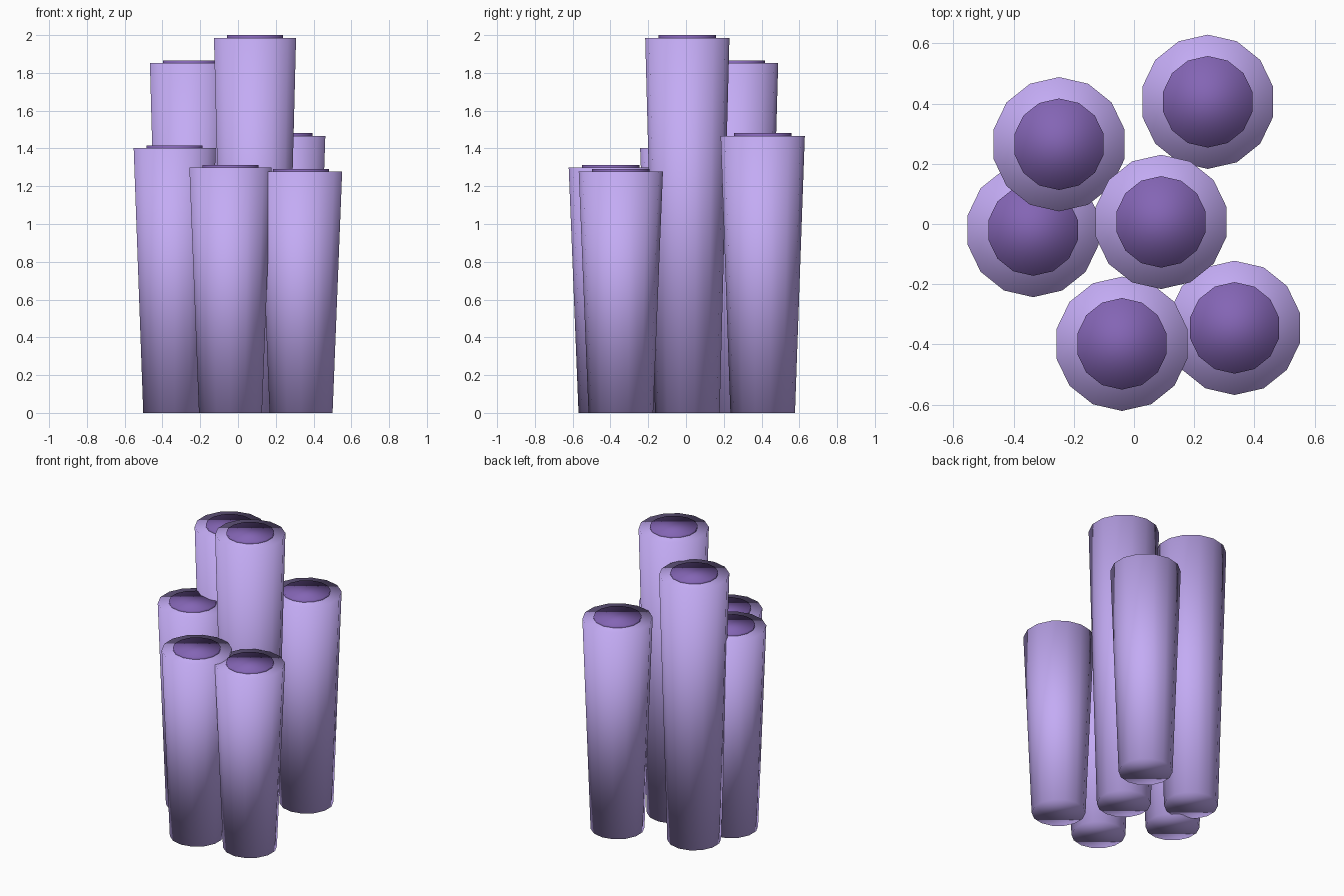
import bpy

if "Cube" in bpy.data.objects:
    bpy.data.objects.remove(bpy.data.objects["Cube"])

SIDES = 14
R_BASE, R_TOP = 0.171, 0.223      # tubes widen towards the top
R_MOUTH, MOUTH_H = 0.152, 0.028   # dark opening disc, half sunk in the tube

# x, y, height of each tube
TUBES = [
    (0.09, 0.007, 1.986),
    (-0.249, 0.265, 1.852),
    (0.245, 0.406, 1.467),
    (-0.335, -0.02, 1.402),
    (-0.04, -0.398, 1.299),
    (0.334, -0.345, 1.278),
]


def material(name, color):
    mat = bpy.data.materials.new(name)
    mat.diffuse_color = color
    mat.use_nodes = True
    mat.node_tree.nodes["Principled BSDF"].inputs["Base Color"].default_value = mat.diffuse_color
    return mat


def tapered(name, x, y, z_mid, r1, r2, height, mat):
    bpy.ops.mesh.primitive_cone_add(vertices=SIDES, radius1=r1, radius2=r2,
                                    depth=height, location=(x, y, z_mid))
    obj = bpy.context.object
    obj.name = name
    obj.data.materials.append(mat)
    bpy.ops.object.shade_smooth()
    return obj


lilac = material("lilac", (0.55, 0.41, 0.91, 1))
purple = material("purple", (0.23, 0.13, 0.46, 1))

for i, (x, y, h) in enumerate(TUBES, 1):
    # Tube body standing on the ground
    tapered(f"tube_{i}", x, y, h / 2, R_BASE, R_TOP, h, lilac)
    # Dark mouth disc on top
    tapered(f"mouth_{i}", x, y, h, R_MOUTH, R_MOUTH, MOUTH_H, purple)
